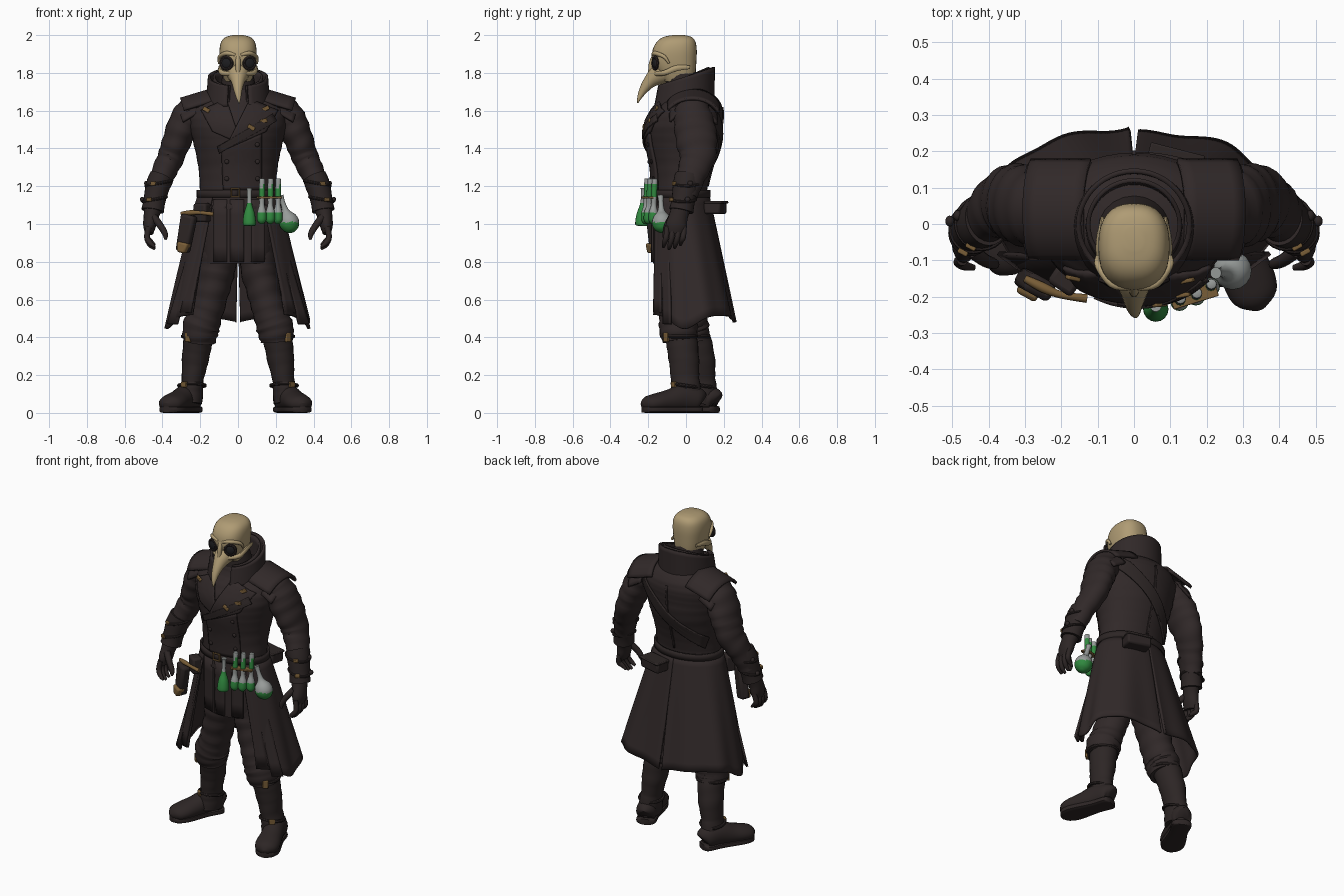
import bpy, bmesh, math
from mathutils import Vector, Matrix

if "Cube" in bpy.data.objects:
    bpy.data.objects.remove(bpy.data.objects["Cube"])

def mat(name, c):
    m = bpy.data.materials.new(name)
    m.diffuse_color = (*c, 1)
    m.use_nodes = True
    m.node_tree.nodes["Principled BSDF"].inputs["Base Color"].default_value = m.diffuse_color
    return m

COAT = mat("dark coat cloth", (.030, .0215, .0215))
LEATHER = mat("dark leather", (.026, .019, .0185))
BONE = mat("bone", (.43, .33, .175))
GOLD = mat("old brass", (.19, .11, .038))
GREEN = mat("green liquid", (.03, .25, .05))
GLASS = mat("grey glass", (.31, .33, .32))
LENS = mat("black lens", (.012, .012, .014))
S, C, R = math.sin, math.cos, math.radians

def build(name, verts, faces, mats, thick=0, rule=None, bevel=0):
    me = bpy.data.meshes.new(name)
    me.from_pydata([tuple(v) for v in verts], [], faces)
    bm = bmesh.new()
    bm.from_mesh(me)
    bmesh.ops.recalc_face_normals(bm, faces=bm.faces)
    bm.to_mesh(me)
    bm.free()
    for m in mats if isinstance(mats, list) else [mats]:
        me.materials.append(m)
    if rule:
        for p in me.polygons:
            p.material_index = rule(p.center)
    ob = bpy.data.objects.new(name, me)
    bpy.context.collection.objects.link(ob)
    if thick:
        md = ob.modifiers.new("thickness", 'SOLIDIFY')
        md.thickness, md.offset = thick, 0
    if bevel:
        md = ob.modifiers.new("bevel", 'BEVEL')
        md.width, md.segments = bevel, 2
    return ob

def spline(p, sub):
    """Smooth resampling of control rows."""
    out, n = [], len(p)
    for i in range(n - 1):
        q = [p[max(i - 1, 0)], p[i], p[i + 1], p[min(i + 2, n - 1)]]
        for k in range(sub):
            t = k / sub
            out.append([.5 * (2*b + (c-a)*t + (2*a-5*b+4*c-d)*t*t + (3*b-a-3*c+d)*t**3) for a, b, c, d in zip(*q)])
    return out + [list(p[-1])]

def loft(name, rows, m, n=20, sub=4, ref=(0, 1, 0), flat=False, wrinkle=0, freq=1.9, rule=None, square=1):
    """Rows are x, y, z, half width, half depth; rings follow the path."""
    rows = spline(rows, sub)
    pts = [Vector(r[:3]) for r in rows]
    verts, faces = [], []
    sq = lambda v: math.copysign(abs(v) ** square, v)
    for i, r in enumerate(rows):
        t = Vector((0, 0, 1)) if flat else (pts[min(i+1, len(pts)-1)] - pts[max(i-1, 0)]).normalized()
        b = Vector(ref)
        b = (b - t * b.dot(t)).normalized()
        a = b.cross(t)
        for k in range(n):
            g = 2 * math.pi * k / n
            w = 1 + wrinkle * S(freq * i + 1.3 * S(g + .4 * i))
            verts.append(pts[i] + a * (sq(C(g)) * max(r[3], .001) * w) + b * (sq(S(g)) * max(r[4], .001) * w))
    for i in range(len(rows) - 1):
        for k in range(n):
            j = (k + 1) % n
            faces.append((i*n+k, i*n+j, (i+1)*n+j, (i+1)*n+k))
    faces += [tuple(range(n)), tuple(range((len(rows)-1)*n, len(rows)*n))]
    return build(name, verts, faces, m, rule=rule)

def sheet(name, f, nu, nv, m, thick=.012):
    verts = [f(i / nu, j / nv) for j in range(nv + 1) for i in range(nu + 1)]
    faces = [(j*(nu+1)+i, j*(nu+1)+i+1, (j+1)*(nu+1)+i+1, (j+1)*(nu+1)+i) for j in range(nv) for i in range(nu)]
    return build(name, verts, faces, m, thick)

def box(name, loc, size, m, rot=(0, 0, 0), bevel=.008, taper=1):
    M = Matrix.Translation(loc) @ Matrix.Rotation(rot[2], 4, 'Z') @ Matrix.Rotation(rot[1], 4, 'Y') @ Matrix.Rotation(rot[0], 4, 'X')
    v = [M @ Vector((x*size[0]*(taper if z < 0 else 1), y*size[1], z*size[2])) for z in (-.5, .5) for x, y in ((-.5, -.5), (.5, -.5), (.5, .5), (-.5, .5))]
    return build(name, v, [(0, 1, 2, 3), (4, 5, 6, 7), (0, 1, 5, 4), (1, 2, 6, 5), (2, 3, 7, 6), (3, 0, 4, 7)], m, bevel=bevel)

def ring(name, loc, r, tube, m, rot=(math.pi/2, 0, 0), seg=24):
    bpy.ops.mesh.primitive_torus_add(location=loc, rotation=rot, major_radius=r, minor_radius=tube, major_segments=seg, minor_segments=8)
    ob = bpy.context.object
    ob.name = name
    ob.data.materials.append(m)

def ball(name, loc, scale, m, rot=(0, 0, 0)):
    bpy.ops.mesh.primitive_uv_sphere_add(segments=16, ring_count=10, radius=1, location=loc, rotation=rot)
    ob = bpy.context.object
    ob.name, ob.scale = name, scale
    ob.data.materials.append(m)

# torso
body = [(0, -.03, 1.08, .215, .15), (0, -.03, 1.18, .203, .143), (0, -.02, 1.30, .210, .16), (0, -.012, 1.42, .234, .19),
        (0, -.008, 1.52, .258, .198), (0, .012, 1.60, .262, .183), (0, .022, 1.66, .215, .15), (0, 0, 1.71, .13, .11)]
loft("coat_body", body, COAT, n=40, sub=6, flat=True, wrinkle=.006)
dense = spline(body, 12)

def surf(x, z, off=.008, side=1):
    r = min(dense, key=lambda q: abs(q[2] - z))
    k = max(-1, min(1, x / r[3]))
    return Vector((x + off * k, r[1] - side * (r[4] + off) * math.sqrt(1 - k*k), z))

def patch(name, a, b, c, d, m=COAT, off=.008, side=1, thick=.012):
    """Four-cornered panel laid on the torso; corners are x, z."""
    a, b, c, d = map(Vector, (a, b, c, d))
    def f(u, v):
        p = (a*(1-u) + b*u)*(1-v) + (d*(1-u) + c*u)*v
        return surf(p.x, p.y, off, side)
    return sheet(name, f, 14, 14, m, thick)

patch("lapel_under", (-.06, 1.66), (-.19, 1.60), (-.13, 1.49), (.02, 1.42), off=.006)
patch("lapel_over", (.06, 1.66), (.20, 1.60), (.14, 1.49), (-.07, 1.39), off=.014)
patch("front_closing", (-.085, 1.40), (.12, 1.48), (.12, 1.18), (-.075, 1.18), off=.008)
patch("chest_strap", (.17, 1.58), (.19, 1.545), (-.09, 1.375), (-.10, 1.41), LEATHER, off=.020)
patch("back_strap", (.19, 1.62), (.22, 1.56), (-.17, 1.22), (-.19, 1.29), LEATHER, side=-1, off=.006)
patch("back_seam", (-.006, 1.62), (.006, 1.62), (.006, 1.2), (-.006, 1.2), side=-1, off=.002, thick=.008)
for z in (1.24, 1.33, 1.42):
    for x in (-.055, .095):
        ball("coat_button", surf(x, z, .018), (.012, .007, .012), LEATHER)
for x, z, t in ((-.155, 1.605, .5), (.135, 1.61, -.5), (.065, 1.51, .6), (.125, 1.545, -.3)):
    box("lapel_clasp", surf(x, z, .022), (.04, .012, .022), GOLD, (0, t, x * 1.5), .004)

# belt and buckle
def belt(u, v):
    g = u * 2 * math.pi
    return (.213 * S(g), -.03 - .155 * C(g), 1.14 + .04 * v)
sheet("belt", belt, 48, 2, LEATHER, .012)
ring("belt_buckle", (-.015, -.195, 1.165), .03, .006, GOLD, (math.pi/2, math.pi/4, 0), 4)
loft("tunic_skirt", [(0, -.03, 1.16, .2, .143), (0, -.025, 1.0, .2, .15), (0, -.02, .79, .185, .155)], COAT, n=36, flat=True, wrinkle=.01)
for x in (-.13, -.04, .07):
    sheet("tunic_pleat", lambda u, v: (x + .07*u + .004*S(9*u), -.178 - .004*u + .03*abs(x + .07*u)/.13, 1.13 - .33*v), 6, 4, COAT)

# long coat skirt: two halves with a slit behind
for s in (-1, 1):
    def skirt(u, v):
        g = R(40 + 139.5 * u - (2.5 * max(0, v - .45) if u == 1 else 0))
        rip = v * .006 * S(u * 26 + s)
        rx, ry = .207 + .17 * v**.9 + rip, .148 + .085 * v + rip
        full = 1 + .09 * v * max(0, S(2 * g - math.pi)) ** 2 if g > math.pi/2 else 1
        drop = .63 + .04 * u**6 + .075 * math.exp(-((u - .32) / .16)**2)
        back = .015 * u**8 * v if s < 0 else 0
        return (s * rx * full * S(g), -.03 + .045 * v - ry * full * C(g) + back, 1.15 - drop * v)
    sheet("coat_skirt", skirt, 60, 14, COAT, .014)
    # loose front strips of the coat
    for k, (x0, x1, z1) in enumerate(((.14, .25, .53), (.16, .32, .47))):
        sheet("coat_strip", lambda u, v: (s*(x0 + (x1-x0)*v + .045*u*(.6+.6*v)), -.16 + .03*k + .04*u - .01*v + .02*v*k, 1.1 - (1.1-z1)*v), 4, 8, COAT)

    # shoulder plates
    for k, (x0, dx, zt) in enumerate(((.14, .165, 1.712), (.225, .085, 1.65))):
        def plate(u, v):
            p = R(-60 + 128 * u)
            return (s * (x0 + dx * v - .035 * (1 - C(p))), .035 + (.15 - .012*k) * S(p), zt - .05 * v - .12 * (1 - C(p)))
        sheet("shoulder_plate", plate, 14, 5, COAT, .014)
    for y in (-.08, .15):
        ball("shoulder_stud", (s * .22, y, 1.625), (.014, .014, .01), LEATHER)

    # sleeve, cuff and glove
    loft("sleeve", [(s*.23, .03, 1.62, .075, .088), (s*.275, .04, 1.55, .086, .105), (s*.32, .055, 1.45, .077, .11), (s*.357, .06, 1.35, .07, .094),
                    (s*.398, .03, 1.26, .064, .078), (s*.435, 0, 1.15, .055, .06)], COAT, n=24, sub=6, wrinkle=.035, freq=1.5)
    loft("cuff", [(s*.405, .012, 1.25, .064, .073), (s*.425, 0, 1.2, .064, .07), (s*.443, -.015, 1.12, .058, .062), (s*.452, -.025, 1.07, .06, .065)], LEATHER, n=24)
    for z, x, y, r in ((1.215, .419, .003, .07), (1.13, .441, -.012, .063)):
        ring("cuff_strap", (s*x, y, z), r, .008, LEATHER, (0, s*.2, 0), 24)
        box("cuff_buckle", (s*(x + .03), y - .066, z), (.03, .014, .022), GOLD, (0, 0, s*.5), .004)
        ball("cuff_stud", (s*(x + .066), y + .02, z), (.012, .015, .014), LEATHER)
    loft("glove", [(s*.448, -.025, 1.09, .048, .052), (s*.46, -.04, 1.04, .04, .05), (s*.468, -.052, .99, .034, .056), (s*.47, -.06, .95, .022, .045)], LEATHER, n=16)
    for j in range(4):
        y, dz = -.105 + .03*j, (.01, 0, .005, .02)[j]
        loft("finger", [(s*.472, y + .005, .985, .016, .015), (s*.482, y, .93, .015, .015), (s*.465, y - .01, .89 + dz, .014, .013), (s*.44, y - .015, .868 + dz, .007, .008)], LEATHER, n=10)
    loft("thumb", [(s*.445, -.075, 1.035, .02, .02), (s*.41, -.1, .99, .018, .018), (s*.385, -.11, .945, .015, .015), (s*.385, -.115, .918, .007, .007)], LEATHER, n=10)

    # legs: the left one stands slightly ahead
    d = .085 if s < 0 else 0
    loft("trouser_leg", [(s*.10, 0, .92, .10, .125), (s*.108, -.01+d*.2, .78, .098, .125), (s*.135, -.025+d*.4, .65, .09, .11),
                         (s*.168, -.04+d*.6, .53, .088, .1), (s*.196, -.04+d*.7, .45, .098, .103), (s*.205, -.035+d*.8, .38, .085, .09)], COAT, n=24, sub=6, wrinkle=.035, freq=1.7)
    loft("boot_shaft", [(s*.205, -.03+d*.8, .42, .08, .085), (s*.215, -.02+d*.9, .36, .076, .083), (s*.228, -.01+d, .27, .07, .08), (s*.24, -.005+d, .18, .058, .075),
                        (s*.246, 0+d, .12, .062, .08), (s*.25, -.005+d, .05, .06, .08)], LEATHER, n=24, wrinkle=.02)
    ring("knee_strap", (s*.207, -.033+d*.8, .405), .086, .010, LEATHER, (0, 0, 0))
    box("knee_buckle", (s*.265, -.105+d*.8, .40), (.035, .016, .05), GOLD, (0, 0, s*.7), .004)
    ring("ankle_strap", (s*.244, -.005+d, .145), .07, .009, LEATHER, (-.15, 0, 0))
    box("ankle_buckle", (s*.285, -.065+d, .15), (.035, .014, .03), GOLD, (0, 0, s*.7), .004)
    ang = R(20 if s > 0 else 27)
    def step(t, z, w, h):
        return (s*(.243 + t*S(ang)), .05 + d - t*C(ang), z, w, h)
    loft("boot_foot", [step(-.03, .06, .03, .045), step(-.01, .07, .058, .065), step(.07, .078, .06, .073), step(.15, .063, .066, .06),
                       step(.22, .054, .072, .05), step(.27, .045, .06, .042), step(.298, .035, .02, .02)], LEATHER, n=20, ref=(0, 0, 1))
    loft("boot_sole", [step(-.033, .018, .03, .018), step(-.01, .018, .058, .018), step(.08, .018, .056, .018), step(.21, .018, .071, .018),
                       step(.272, .018, .056, .018), step(.298, .018, .02, .016)], LEATHER, n=16, ref=(0, 0, 1), square=.5)

# standing collar, open at the front
def collar(r0, r1, h):
    def f(u, v):
        g = R(20 + 320 * u)
        back = (1 - C(g)) / 2
        r = r0 + (r1 - r0) * v
        return (r * S(g) * 1.03, -.014 + .012*v - r * C(g), 1.62 + .03*back + v * (h + .07 * back))
    return f
sheet("collar_outer", collar(.158, .148, .11), 40, 8, COAT, .014)
sheet("collar_inner", collar(.125, .122, .11), 40, 6, COAT, .012)
loft("neck", [(0, -.01, 1.66, .11, .1), (0, -.03, 1.82, .075, .08)], LEATHER, flat=True)

# bone mask with long beak
loft("mask_skull", [(0, -.04, 1.755, .07, .08), (0, -.05, 1.80, .083, .1), (0, -.062, 1.86, .094, .117), (0, -.06, 1.92, .098, .117),
                    (0, -.052, 1.965, .089, .102), (0, -.045, 1.99, .064, .074), (0, -.04, 2.0, .025, .03)], BONE, n=32, flat=True, square=.82)
loft("mask_beak", [(0, -.09, 1.815, .075, .07), (0, -.145, 1.79, .056, .056), (0, -.19, 1.755, .036, .036), (0, -.225, 1.71, .023, .023),
                   (0.003, -.246, 1.67, .013, .012), (.006, -.256, 1.64, .003, .003)], BONE, n=20)
loft("nose_ridge", [(0, -.165, 1.90, .012, .012), (0, -.183, 1.85, .014, .014), (0, -.19, 1.80, .012, .012), (0, -.205, 1.765, .006, .006)], BONE, n=10)
for s in (-1, 1):
    ring("goggle_rim", (s*.061, -.163, 1.852), .031, .009, LEATHER, (math.pi/2, 0, s*.35))
    ball("goggle_lens", (s*.061, -.163, 1.852), (.03, .013, .03), LENS, (0, 0, s*.35))
    loft("brow", [(s*.015, -.176, 1.895, .008, .008), (s*.06, -.164, 1.904, .012, .012), (s*.098, -.115, 1.885, .01, .01), (s*.1, -.09, 1.85, .006, .006)], BONE, n=10, ref=(0, 0, 1))
    loft("cheek_bone", [(s*.035, -.165, 1.795, .012, .012), (s*.085, -.115, 1.80, .012, .014), (s*.095, -.05, 1.825, .01, .016), (s*.085, .02, 1.83, .006, .01)], BONE, n=10, ref=(0, 0, 1))

# flasks on the belt: profile rows are height and radius, liquid below a level
def flask(name, base, top, rows, level):
    b, t = Vector(base), Vector(top)
    pts = [tuple(b.lerp(t, h)) + (r, r) for h, r in rows]
    loft(name, pts, [GREEN, GLASS], n=16, rule=level)
flask("cone_flask", (.06, -.235, .99), (.06, -.225, 1.19), [(0, .015), (.03, .034), (.3, .03), (.6, .013), (.9, .012), (1, .016)], lambda c: int(c.z > 1.11))
for x, y in ((.125, -.215), (.17, -.20), (.21, -.175)):
    flask("vial", (x, y, 1.0), (x + .003, y + .01, 1.24), [(0, .008), (.08, .024), (.25, .024), (.42, .014), (.6, .015), (.95, .015), (1, .012)],
          lambda c: int(1.06 < c.z < 1.14 or c.z > 1.2))
flask("round_flask", (.288, -.125, .955), (.225, -.135, 1.15), [(0, .01), (.08, .038), (.25, .053), (.42, .045), (.58, .02), (.8, .013), (1, .016)], lambda c: int(c.z > 1.01))
box("vial_rack", (.165, -.195, 1.14), (.13, .045, .012), GOLD, (0, 0, .3), .003)

# dagger, holster and pouches
loft("dagger_hilt", [(-.30, -.15, 1.055, .01, .01), (-.25, -.175, 1.06, .014, .014), (-.2, -.195, 1.06, .01, .01), (-.13, -.205, 1.052, .012, .012)], GOLD, n=10, ref=(0, 0, 1))
box("holster", (-.275, -.165, .95), (.085, .055, .2), LEATHER, (0, .2, -.5), .015, .85)
box("holster_trim", (-.29, -.178, .875), (.066, .05, .055), GOLD, (0, .2, -.5), .01, .7)
box("side_pouch", (-.19, -.155, 1.06), (.08, .06, .10), LEATHER, (0, 0, -.6), .012)
box("back_pouch", (.11, .155, 1.085), (.15, .09, .065), LEATHER, (0, 0, -.25), .012)
box("back_pouch_flap", (.11, .16, 1.115), (.155, .095, .014), LEATHER, (0, 0, -.25), .005)

# smooth shading with kept edges
bpy.ops.object.select_all(action='DESELECT')
for ob in bpy.context.scene.objects:
    ob.select_set(True)
    bpy.context.view_layer.objects.active = ob
bpy.ops.object.shade_smooth_by_angle(angle=R(40))
